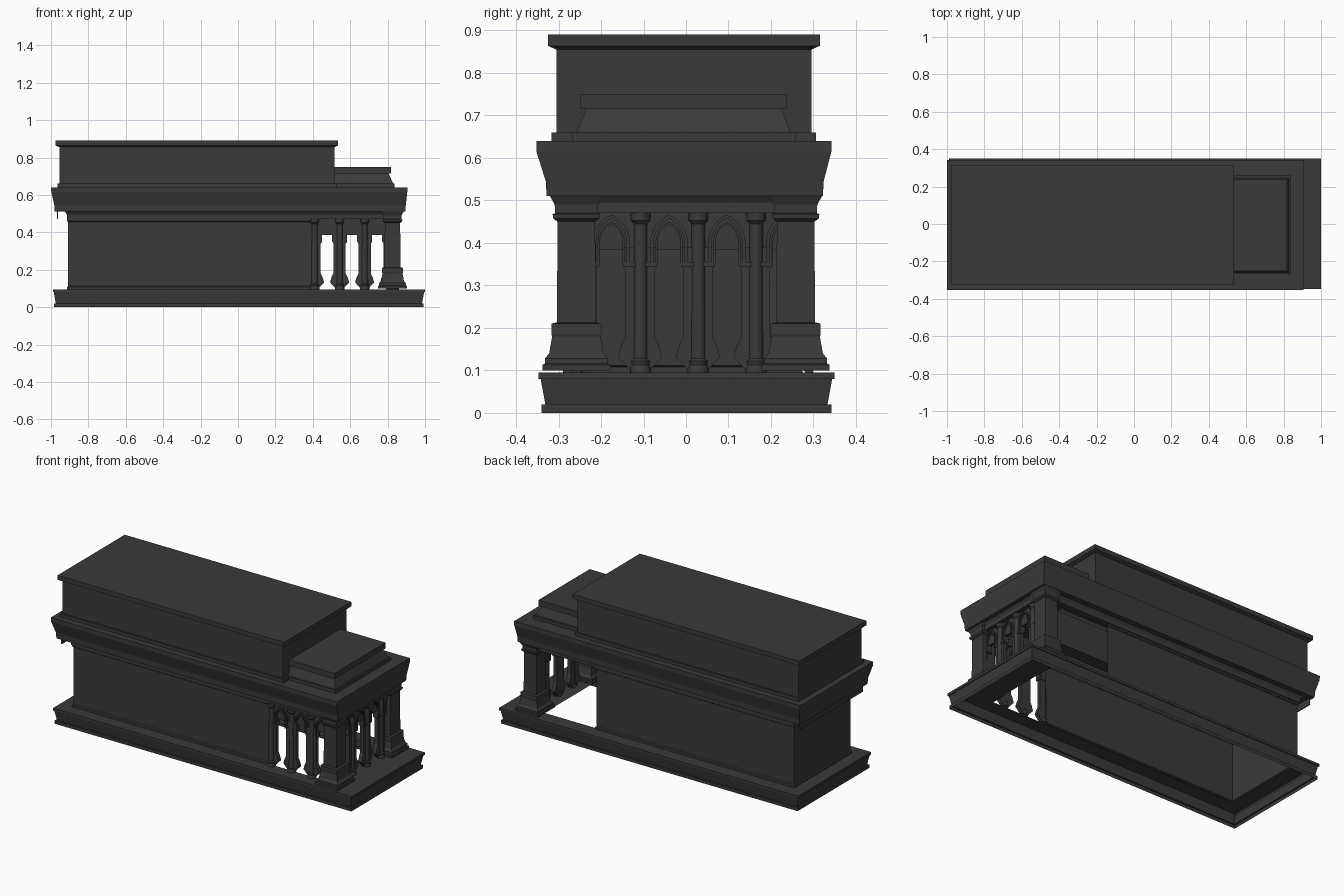
import bpy, bmesh, math
from mathutils import Matrix

if "Cube" in bpy.data.objects:
    bpy.data.objects.remove(bpy.data.objects["Cube"], do_unlink=True)

stone = bpy.data.materials.new("dark_stone")
stone.use_nodes = True
COLOR = (0.042, 0.042, 0.042, 1)
stone.diffuse_color = COLOR
bsdf = stone.node_tree.nodes["Principled BSDF"]
bsdf.inputs["Base Color"].default_value = COLOR
bsdf.inputs["Roughness"].default_value = 0.8


def finish(bm, name, smooth=False):
    mesh = bpy.data.meshes.new(name)
    bm.to_mesh(mesh)
    bm.free()
    mesh.materials.append(stone)
    obj = bpy.data.objects.new(name, mesh)
    bpy.context.collection.objects.link(obj)
    if smooth:
        bpy.ops.object.select_all(action="DESELECT")
        obj.select_set(True)
        bpy.context.view_layer.objects.active = obj
        bpy.ops.object.shade_smooth_by_angle(angle=math.radians(35))
    return obj


def loft(name, rings, bottom=False, top=True, open_end=False):
    """Stack of rectangles (x0, x1, y0, y1, z) joined into a shell."""
    bm = bmesh.new()
    loops = [[bm.verts.new(p) for p in
              ((x0, y0, z), (x1, y0, z), (x1, y1, z), (x0, y1, z))]
             for x0, x1, y0, y1, z in rings]
    for a, b in zip(loops, loops[1:]):
        for i in range(4):
            if open_end and i == 1:
                continue
            j = (i + 1) % 4
            bm.faces.new((a[i], a[j], b[j], b[i]))
    if top:
        bm.faces.new(loops[-1])
    if bottom:
        bm.faces.new(loops[0][::-1])
    return finish(bm, name)


def grown(rect, profile):
    """Rings made by growing one rectangle by (offset, z) steps."""
    x0, x1, y0, y1 = rect
    return [(x0 - d, x1 + d, y0 - d, y1 + d, z) for d, z in profile]


def turned(name, cx, cy, profile, sides=16):
    """Round column from (radius, z) steps."""
    bm = bmesh.new()
    loops = [[bm.verts.new((cx + r * math.cos(math.tau * i / sides),
                            cy + r * math.sin(math.tau * i / sides), z))
              for i in range(sides)] for r, z in profile]
    for a, b in zip(loops, loops[1:]):
        for i in range(sides):
            j = (i + 1) % sides
            bm.faces.new((a[i], a[j], b[j], b[i]))
    bm.faces.new(loops[0][::-1])
    bm.faces.new(loops[-1])
    return finish(bm, name, smooth=True)


def plate(name, outline, thick, place):
    """Upright outline (u, z) with thickness, moved by a matrix."""
    bm = bmesh.new()
    face = bm.faces.new([bm.verts.new((u, -thick / 2, z)) for u, z in outline])
    out = bmesh.ops.extrude_face_region(bm, geom=[face])
    verts = [v for v in out["geom"] if isinstance(v, bmesh.types.BMVert)]
    bmesh.ops.translate(bm, vec=(0, thick, 0), verts=verts)
    bmesh.ops.recalc_face_normals(bm, faces=bm.faces)
    bm.transform(place)
    return finish(bm, name)


# Base: hollow stepped plinth with a ledge around an open floor
loft("base_plinth", grown((-0.98, 0.99, -0.337, 0.339), [
    (0.003, 0), (0.003, 0.02), (-0.006, 0.02), (0.005, 0.08),
    (0.01, 0.08), (0.01, 0.095)]) + [(-0.9, 0.76, -0.262, 0.262, 0.095)],
    top=False)

# Hall walls, open towards the porch
loft("hall_walls", grown((-0.908, 0.407, -0.268, 0.268), [
    (0.006, 0.095), (0.006, 0.108), (0, 0.112), (0, 0.455),
    (0.006, 0.46), (0.006, 0.475)]), top=False, open_end=True)

# Frieze and cornice, open inside up to the upper storey
loft("entablature", [
    (-0.88, 0.81, -0.245, 0.245, 0.51), (-0.88, 0.81, -0.245, 0.245, 0.47),
    (-0.915, 0.862, -0.28, 0.28, 0.47), (-0.915, 0.862, -0.28, 0.28, 0.495),
    (-0.925, 0.872, -0.29, 0.29, 0.51), (-0.98, 0.895, -0.328, 0.322, 0.51),
    (-0.982, 0.897, -0.33, 0.324, 0.545), (-0.998, 0.905, -0.352, 0.342, 0.615),
    (-1.0, 0.905, -0.352, 0.342, 0.64), (-0.95, 0.51, -0.3, 0.29, 0.64)],
    top=False)
loft("rear_frieze_strip", grown((-0.968, -0.962, -0.3, 0.3),
                                [(0, 0.47), (0, 0.51)]), bottom=True)

# Upper storey on a low step, with overhanging cap
loft("upper_storey", grown((-0.955, 0.515, -0.305, 0.295), [
    (0.011, 0.64), (0.011, 0.66), (0, 0.66), (0, 0.855),
    (0.018, 0.863), (0.02, 0.863), (0.02, 0.89)]))

# Porch roof: low step, sloped block and flat slab
loft("porch_roof", [
    (0.5, 0.838, -0.268, 0.258, 0.64), (0.5, 0.838, -0.268, 0.258, 0.66),
    (0.5, 0.83, -0.258, 0.246, 0.66), (0.5, 0.805, -0.235, 0.225, 0.715),
    (0.5, 0.817, -0.25, 0.237, 0.715), (0.5, 0.817, -0.25, 0.237, 0.75)])

# Corner pillars
for side, label in ((-1, "front"), (1, "back")):
    cy = side * 0.258
    loft(label + "_corner_pillar", grown((0.785, 0.867, cy - 0.044, cy + 0.044), [
        (0.036, 0.1), (0.036, 0.113), (0.03, 0.116), (0.03, 0.128),
        (0.02, 0.14), (0.013, 0.18), (0.015, 0.185), (0.015, 0.21),
        (0.002, 0.213), (0, 0.45), (0.01, 0.457), (0.012, 0.468),
        (0.006, 0.47), (0.007, 0.49), (0.018, 0.51)]), bottom=True)

# Colonnades: columns, window jambs and pointed arches
COLUMN = [(0.025, 0.095), (0.025, 0.105), (0.021, 0.113), (0.023, 0.122),
          (0.017, 0.128), (0.016, 0.445), (0.023, 0.453), (0.024, 0.472)]
JAMB = [(0.067, 0.095), (0.05, 0.095), (0.036, 0.11), (0.016, 0.132),
        (0.024, 0.16), (0.034, 0.18), (0.034, 0.34), (0.029, 0.347),
        (0.029, 0.39), (0.067, 0.39)]


def pointed(half, spring, rise, steps=6):
    """Left-to-right points of a two-arc pointed arch."""
    radius = (half * half + rise * rise) / (2 * half)
    sweep = math.asin(min(1, rise / radius))
    left = [(radius - half - radius * math.cos(sweep * i / steps),
             spring + radius * math.sin(sweep * i / steps))
            for i in range(steps + 1)]
    return left + [(-u, z) for u, z in left[-2::-1]]


def window(label, place):
    for s, side in ((-1, "left"), (1, "right")):
        plate(f"{label}_{side}_jamb", [(s * u, z) for u, z in JAMB], 0.024, place)
        plate(f"{label}_{side}_impost", [(s * u, z) for u, z in (
            (0.028, 0.345), (0.06, 0.345), (0.06, 0.355), (0.028, 0.355))],
            0.034, place)
    plate(label + "_head", [(-0.067, 0.385), (0.067, 0.385),
                            (0.067, 0.472), (-0.067, 0.472)], 0.016, place)
    for half, rise, width in ((0.044, 0.066, 0.008), (0.032, 0.05, 0.005)):
        outer = [(-half, 0.35)] + pointed(half, 0.4, rise) + [(half, 0.35)]
        inner = ([(-half + width, 0.35)] + pointed(half - width, 0.4, rise - width)
                 + [(half - width, 0.35)])
        plate(label + "_arch", outer + inner[::-1], 0.032, place)


FRONT_Y, END_X = -0.265, 0.835
for i in range(3):
    turned(f"front_column_{i + 1}", 0.41 + 0.134 * i, FRONT_Y, COLUMN)
    window(f"front_window_{i + 1}",
           Matrix.Translation((0.476 + 0.134 * i, FRONT_Y + 0.006, 0)))
    turned(f"end_column_{i + 1}", END_X, -0.107 + 0.136 * i, COLUMN)
for i in range(4):
    window(f"end_window_{i + 1}",
           Matrix.Translation((END_X - 0.006, -0.176 + 0.136 * i, 0))
           @ Matrix.Rotation(math.pi / 2, 4, "Z"))
